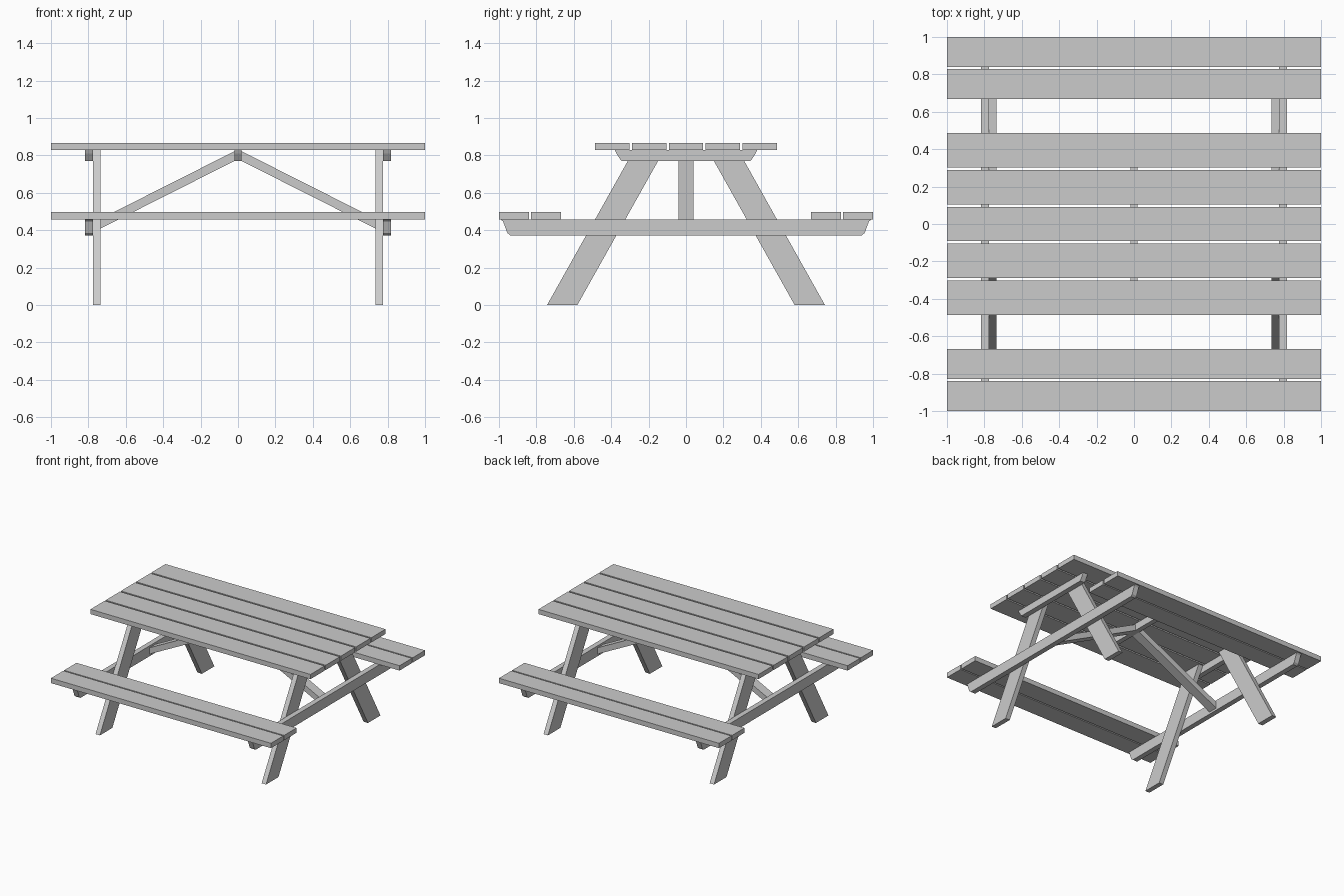
import bpy, bmesh
from mathutils import Vector

if "Cube" in bpy.data.objects:
    bpy.data.objects.remove(bpy.data.objects["Cube"])


def prism(name, profile, axis, a, b):
    """Extrude a 2D profile along x (profile = y,z) or y (profile = x,z) from a to b."""
    def place(p, t):
        return (t, p[0], p[1]) if axis == 'x' else (p[0], t, p[1])
    bm = bmesh.new()
    lo = [bm.verts.new(place(p, a)) for p in profile]
    hi = [bm.verts.new(place(p, b)) for p in profile]
    bm.faces.new(lo)
    bm.faces.new(hi)
    n = len(profile)
    for i in range(n):
        j = (i + 1) % n
        bm.faces.new((lo[i], lo[j], hi[j], hi[i]))
    bmesh.ops.recalc_face_normals(bm, faces=bm.faces)
    mesh = bpy.data.meshes.new(name)
    bm.to_mesh(mesh)
    bm.free()
    ob = bpy.data.objects.new(name, mesh)
    bpy.context.collection.objects.link(ob)
    return ob


def plank(name, y, width, z0, z1):
    h = width / 2
    return prism(name, [(y - h, z0), (y + h, z0), (y + h, z1), (y - h, z1)], 'x', -1, 1)


def symmetric(half):
    """Complete a half profile (y >= 0, top to bottom) by mirroring it."""
    return half + [(-y, z) for y, z in reversed(half)]


def mirror(ob, x=False, y=False):
    m = ob.modifiers.new("mirror", 'MIRROR')
    m.use_axis = (x, y, False)
    m.use_mirror_merge = False


# Table top planks
for i in range(5):
    plank("top_plank", (i - 2) * 0.1975, 0.184, 0.828, 0.867)

# Bench planks, two per side
for i in range(2):
    mirror(plank("seat_plank", 0.92 - i * 0.171, 0.16, 0.457, 0.497), y=True)

# Splayed legs
leg = prism("leg", [(0.743, 0), (0.581, 0), (0.117, 0.828), (0.279, 0.828)], 'x', 0.735, 0.775)
mirror(leg, x=True, y=True)

# Seat bearers with chamfered ends
bearer = symmetric([(0.99, 0.457), (0.978, 0.447), (0.955, 0.385), (0.938, 0.372)])
mirror(prism("seat_bearer", bearer, 'x', 0.775, 0.818), x=True)

# Cleats under the table top, at both ends and in the middle
cleat = symmetric([(0.38, 0.828), (0.372, 0.81), (0.345, 0.77)])
mirror(prism("end_cleat", cleat, 'x', 0.775, 0.818), x=True)
prism("middle_cleat", cleat, 'x', -0.02, 0.02)

# Diagonal braces from the middle cleat to the seat bearers
brace = prism("brace", [(0.02, 0.77), (0.775, 0.389), (0.775, 0.441), (0.02, 0.822)], 'y', -0.04, 0.04)
mirror(brace, x=True)
